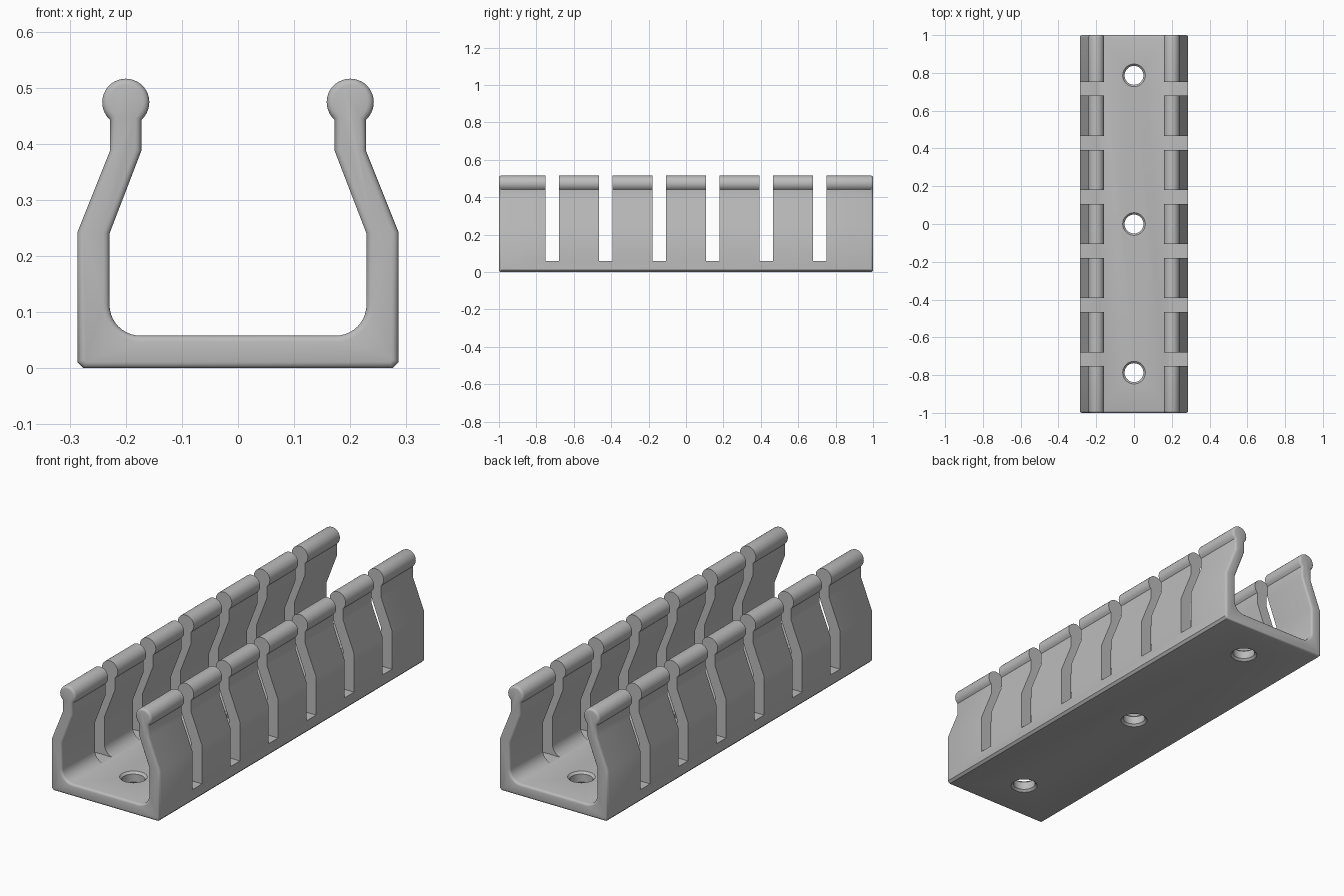
import bpy, bmesh, math

cube = bpy.data.objects.get("Cube")
if cube:
    bpy.data.objects.remove(cube, do_unlink=True)

grey = bpy.data.materials.new("plain grey")
grey.use_nodes = True
colour = (0.5, 0.5, 0.5, 1)
grey.diffuse_color = colour
grey.node_tree.nodes["Principled BSDF"].inputs["Base Color"].default_value = colour


def arc(cx, cz, r, start, end, steps):
    angles = [math.radians(start + (end - start) * i / steps) for i in range(steps + 1)]
    return [(cx + r * math.cos(a), cz + r * math.sin(a)) for a in angles]


def make_object(name, bm):
    bmesh.ops.recalc_face_normals(bm, faces=bm.faces)
    mesh = bpy.data.meshes.new(name)
    bm.to_mesh(mesh)
    bm.free()
    mesh.materials.append(grey)
    obj = bpy.data.objects.new(name, mesh)
    bpy.context.collection.objects.link(obj)
    return obj


# Half of the channel section: outer wall, round bead, inner wall, floor fillet
half = [(0.275, 0), (0.286, 0.011), (0.286, 0.243), (0.228, 0.388)]
half += arc(0.2, 0.474, 0.042, -48, 228, 28)
half += [(0.172, 0.388), (0.229, 0.24)]
half += arc(0.174, 0.113, 0.055, 0, -90, 10)
section = half + [(-x, z) for x, z in reversed(half)]

# Channel extruded along y, with softly rounded end rims
bm = bmesh.new()
cap = bm.faces.new([bm.verts.new((x, -1, z)) for x, z in section])
extruded = bmesh.ops.extrude_face_region(bm, geom=[cap], use_keep_orig=True)
for v in extruded["geom"]:
    if isinstance(v, bmesh.types.BMVert):
        v.co.y = 1
bmesh.ops.recalc_face_normals(bm, faces=bm.faces)
rims = [e for e in bm.edges if abs(e.verts[0].co.y - e.verts[1].co.y) < 0.01]
bmesh.ops.bevel(bm, geom=rims, offset=0.011, segments=3, profile=0.5,
                affect="EDGES", clamp_overlap=False)
channel = make_object("clip_channel", bm)

# Slots that split both walls into spring fingers
bm = bmesh.new()
for y in (0.143, 0.429, 0.715):
    for side in (-1, 1):
        box = bmesh.ops.create_cube(bm, size=1)["verts"]
        bmesh.ops.scale(bm, vec=(0.8, 0.072, 0.6), verts=box)
        bmesh.ops.translate(bm, vec=(0, side * y, 0.36), verts=box)
slot_cutter = make_object("slot_cutter", bm)

# Mounting holes with a chamfer at both ends
bm = bmesh.new()
hole = [(0.07, -0.01), (0.06, 0), (0.05, 0.01), (0.05, 0.048), (0.06, 0.058), (0.07, 0.068)]
for y in (-0.787, 0, 0.787):
    rings = [[bm.verts.new((r * math.cos(a), y + r * math.sin(a), z))
              for a in [math.tau * i / 40 for i in range(40)]] for r, z in hole]
    for low, high in zip(rings, rings[1:]):
        for i in range(40):
            j = (i + 1) % 40
            bm.faces.new((low[i], low[j], high[j], high[i]))
    bm.faces.new(rings[0][::-1])
    bm.faces.new(rings[-1])
hole_cutter = make_object("hole_cutter", bm)

bpy.ops.object.select_all(action="DESELECT")
bpy.context.view_layer.objects.active = channel
channel.select_set(True)
for cutter in (slot_cutter, hole_cutter):
    cut = channel.modifiers.new(cutter.name, "BOOLEAN")
    cut.operation = "DIFFERENCE"
    cut.solver = "EXACT"
    cut.object = cutter
    bpy.ops.object.modifier_apply(modifier=cut.name)
    bpy.data.objects.remove(cutter, do_unlink=True)

bpy.ops.object.shade_smooth_by_angle(angle=math.radians(32))
